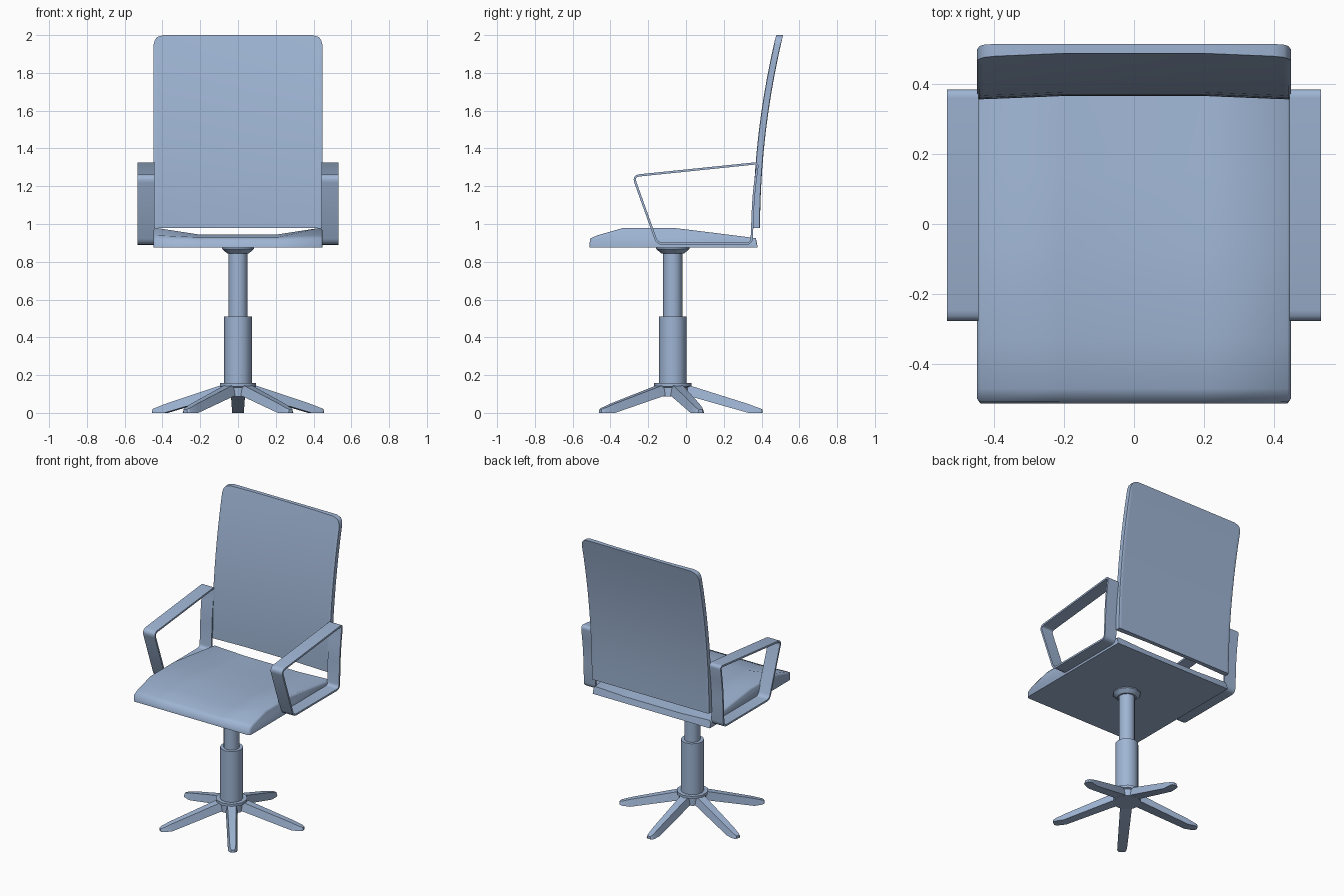
import bpy, bmesh
from math import radians, sin, cos, pi
from mathutils import Vector, Matrix

if "Cube" in bpy.data.objects:
    bpy.data.objects.remove(bpy.data.objects["Cube"])

CY = -0.07  # column axis in y

# Blue-grey finish for the whole chair
finish = bpy.data.materials.new("blue_grey")
finish.diffuse_color = (0.345, 0.46, 0.655, 1)
finish.use_nodes = True
finish.node_tree.nodes["Principled BSDF"].inputs["Base Color"].default_value = finish.diffuse_color


def loft(name, rings, closed=False, angle=40):
    """Skin a list of equal-length rings into one object."""
    bm = bmesh.new()
    vs = [[bm.verts.new(p) for p in r] for r in rings]
    n, m = len(vs), len(vs[0])
    for i in range(n if closed else n - 1):
        a, b = vs[i], vs[(i + 1) % n]
        for j in range(m):
            k = (j + 1) % m
            bm.faces.new((a[j], a[k], b[k], b[j]))
    if not closed:
        bm.faces.new(vs[0])
        bm.faces.new(vs[-1])
    bmesh.ops.recalc_face_normals(bm, faces=bm.faces)
    me = bpy.data.meshes.new(name)
    bm.to_mesh(me)
    bm.free()
    me.materials.append(finish)
    ob = bpy.data.objects.new(name, me)
    bpy.context.collection.objects.link(ob)
    bpy.ops.object.select_all(action='DESELECT')
    ob.select_set(True)
    bpy.context.view_layer.objects.active = ob
    bpy.ops.object.shade_smooth_by_angle(angle=radians(angle))
    return ob


def turned(name, profile, sides):
    """Round part from (radius, z) pairs around the column axis."""
    return loft(name, [[(r * sin(2 * pi * i / sides), CY + r * cos(2 * pi * i / sides), z)
                        for i in range(sides)] for r, z in profile])


def rounded(corners, steps=4):
    """Closed (y, z) path with each (y, z, radius) corner rounded."""
    out = []
    for i, (y, z, r) in enumerate(corners):
        c = Vector((y, z))
        p = Vector(corners[i - 1][:2])
        q = Vector(corners[(i + 1) % len(corners)][:2])
        a, b = c + (p - c).normalized() * r, c + (q - c).normalized() * r
        for s in range(steps + 1):
            t = s / steps
            out.append(a * (1 - t) ** 2 + c * 2 * t * (1 - t) + b * t * t)
    return out


# Column, hub and seat mount
turned("base_hub", [(0.088, 0.088), (0.088, 0.135), (0.10, 0.14), (0.10, 0.158)], 10)
turned("lower_column", [(0.073, 0.15), (0.073, 0.51)], 12)
turned("upper_column", [(0.051, 0.50), (0.051, 0.86)], 12)
turned("seat_mount", [(0.062, 0.845), (0.088, 0.868), (0.088, 0.88)], 10)

# Five tapered legs: (radius, bottom half width, top half width, bottom z, top z)
LEG = [(0.05, 0.038, 0.028, 0.092, 0.15), (0.09, 0.037, 0.027, 0.088, 0.145),
       (0.40, 0.031, 0.020, 0.0, 0.047), (0.45, 0.029, 0.018, 0.0, 0.028),
       (0.466, 0.024, 0.015, 0.0, 0.023), (0.474, 0.014, 0.009, 0.0, 0.018)]
for k in range(5):
    turn = Matrix.Translation((0, CY, 0)) @ Matrix.Rotation(radians(90 + 72 * k), 4, 'Z')
    loft(f"base_leg_{k + 1}", [[turn @ Vector(p) for p in
         ((r, -wb, zb), (r, wb, zb), (r, wt, zt), (r, -wt, zt))]
         for r, wb, wt, zb, zt in LEG], angle=30)

# Seat: side profile (y, edge z, centre z) swept across the width
SEAT = [(-0.512, 0.875, 0.875), (-0.508, 0.922, 0.915), (-0.47, 0.94, 0.93),
        (-0.33, 0.98, 0.945), (-0.07, 0.98, 0.945), (0.15, 0.953, 0.93),
        (0.37, 0.925, 0.915), (0.38, 0.875, 0.875)]
rings = []
for x, dish, inset in ((-0.448, 0, 0.014), (-0.438, 0, 0), (-0.21, 1, 0),
                       (0.21, 1, 0), (0.438, 0, 0), (0.448, 0, 0.014)):
    ring = []
    for y, ze, zc in SEAT:
        z = zc if dish else ze
        if z > 0.88:
            z -= inset
        ring.append((x, max(y, -0.512 + inset), z))
    rings.append(ring)
loft("seat", rings, angle=66)

# Backrest: curved panel, slightly hollow at the front, rounded top corners
rings = []
for x, top, inset, hollow in ((0.448, 1.945, 0.003, 0), (0.440, 1.975, 0, 0), (0.428, 1.99, 0, 0.001),
                              (0.395, 2.0, 0, 0.002), (0.2, 2.0, 0, 0.01)):
    front, back = [], []
    for i in range(11):
        z = 0.98 + (top - 0.98) * i / 10
        y = 0.355 + 0.117 * (z - 0.98) ** 2
        front.append((x, y + inset + hollow, z))
        back.append((x, y + 0.037 - inset, z))
    rings.append(front + back[::-1])
mirrored = [[(-x, y, z) for x, y, z in r] for r in reversed(rings)]
loft("backrest", rings + mirrored, angle=40)

# Armrests: flat band bent into a closed loop
path = rounded([(-0.152, 0.896, 0.03), (0.347, 0.896, 0.03), (0.357, 1.15, 0.08),
                (0.380, 1.322, 0.02), (-0.28, 1.254, 0.035)])
for side, name in ((1, "right_armrest"), (-1, "left_armrest")):
    rings = []
    for i, p in enumerate(path):
        t = (path[(i + 1) % len(path)] - path[i - 1]).normalized()
        n = Vector((-t.y, t.x)) * 0.006
        a, b = p + n, p - n
        rings.append([(side * x, q.x, q.y) for x, q in
                      ((0.443, a), (0.533, a), (0.533, b), (0.443, b))])
    loft(name, rings, closed=True)
